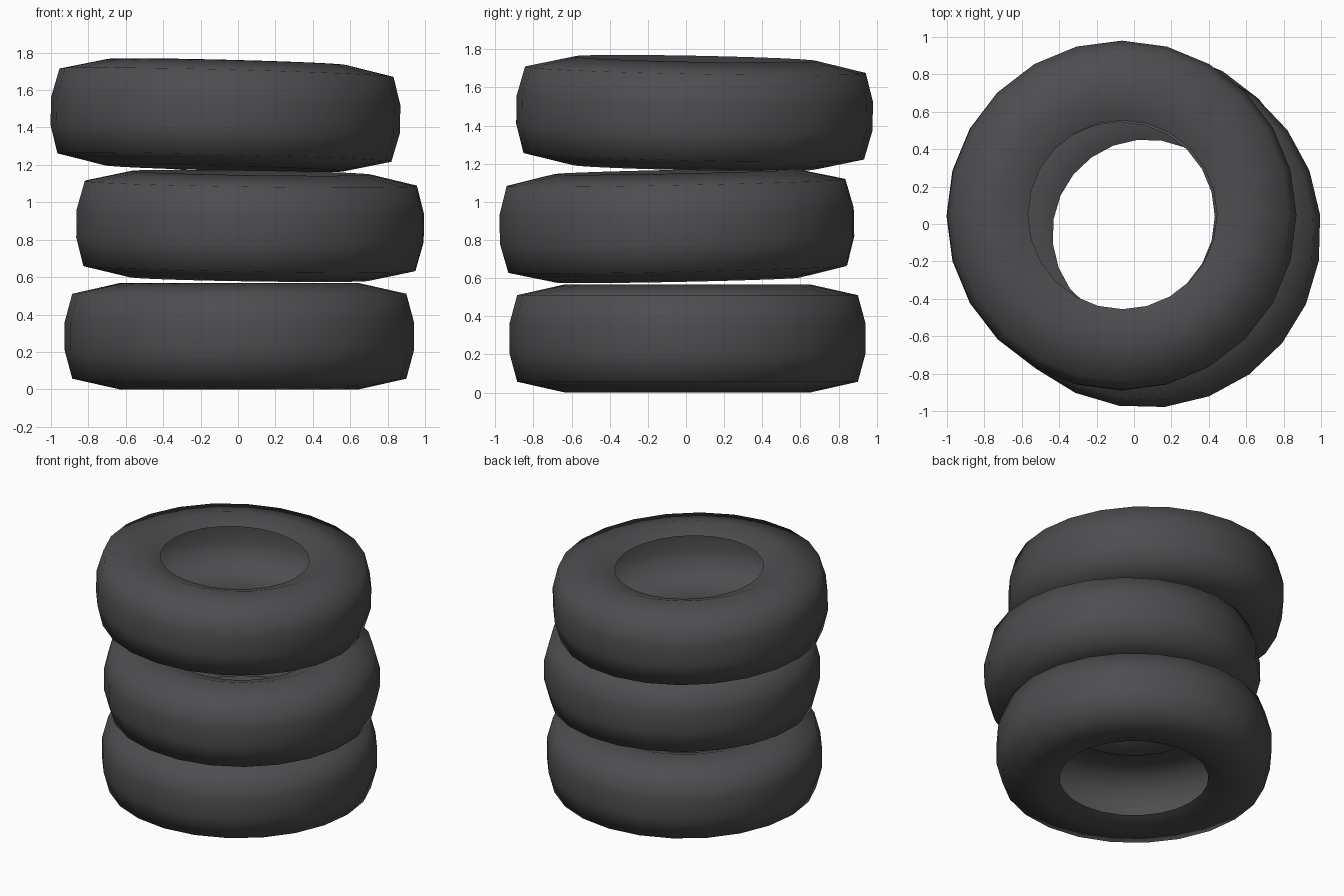
import bpy, bmesh
from math import sin, cos, tau, radians

if "Cube" in bpy.data.objects:
    bpy.data.objects.remove(bpy.data.objects["Cube"])

# Tyre cross-section: (radius, height from the tyre's middle), open at the rim
PROFILE = [(0.505, -0.235), (0.64, -0.284), (0.893, -0.227), (0.934, -0.075),
           (0.934, 0.075), (0.893, 0.227), (0.64, 0.284), (0.505, 0.235)]
SIDES = 24

rubber = bpy.data.materials.new("dark_rubber")
rubber.diffuse_color = (0.075, 0.075, 0.08, 1)
rubber.use_nodes = True
rubber.node_tree.nodes["Principled BSDF"].inputs["Base Color"].default_value = rubber.diffuse_color


def make_tyre(name, location, tilt):
    bm = bmesh.new()
    rings = [[bm.verts.new((r * cos(tau * i / SIDES), r * sin(tau * i / SIDES), z))
              for i in range(SIDES)] for r, z in PROFILE]
    for low, high in zip(rings, rings[1:]):
        for i in range(SIDES):
            j = (i + 1) % SIDES
            bm.faces.new((low[i], low[j], high[j], high[i])).smooth = True
    mesh = bpy.data.meshes.new(name)
    bm.to_mesh(mesh)
    bm.free()
    mesh.materials.append(rubber)
    tyre = bpy.data.objects.new(name, mesh)
    tyre.location = location
    tyre.rotation_euler = [radians(a) for a in tilt]
    bpy.context.collection.objects.link(tyre)


# Stack of three loosely piled tyres
make_tyre("bottom_tyre", (0.007, 0.008, 0.284), (0, 0, 0))
make_tyre("middle_tyre", (0.065, -0.048, 0.874), (1.25, 0.75, 6))
make_tyre("top_tyre", (-0.067, 0.045, 1.466), (-1.1, 1.45, 0))
